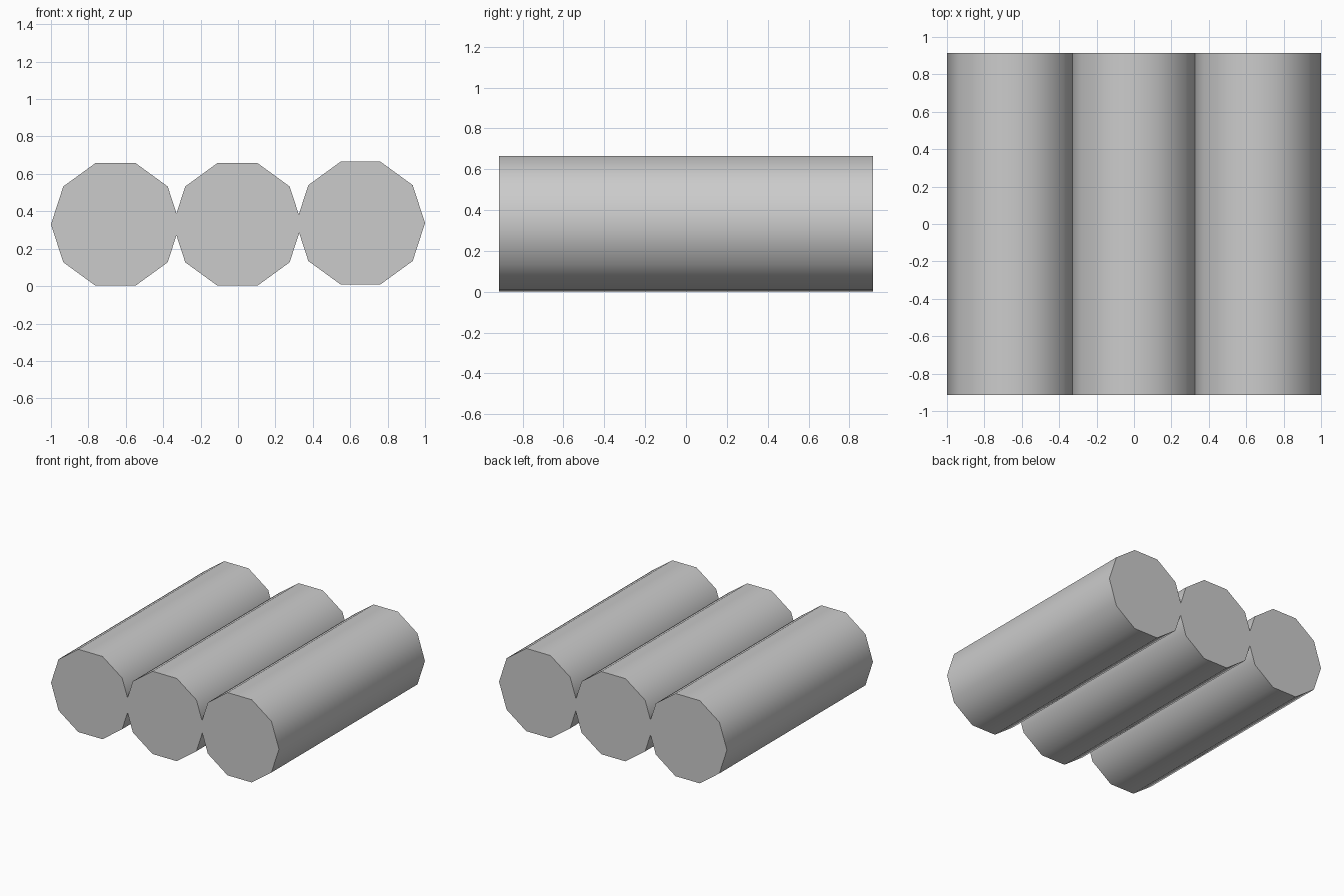
import bpy, math

if "Cube" in bpy.data.objects:
    bpy.data.objects.remove(bpy.data.objects["Cube"])

RADIUS = 0.345
LENGTH = 1.83


def log(name, x, z):
    # ten-sided cylinder lying along y, with a corner pointing to +x
    bpy.ops.mesh.primitive_cylinder_add(vertices=10, radius=RADIUS, depth=LENGTH)
    ob = bpy.context.object
    ob.name = name
    ob.rotation_euler = (math.pi / 2, 0, 0)
    # turn the section so that flats lie at top and bottom
    for v in ob.data.vertices:
        a = math.atan2(v.co.y, v.co.x) + math.radians(-90)
        v.co.x, v.co.y = RADIUS * math.cos(a), RADIUS * math.sin(a)
    ob.location = (x, 0, z)
    bpy.ops.object.shade_smooth_by_angle(angle=math.radians(45))
    return ob


# three logs side by side, slightly overlapping
log("left_log", -0.655, 0.330)
log("middle_log", -0.003, 0.330)
log("right_log", 0.655, 0.337)
